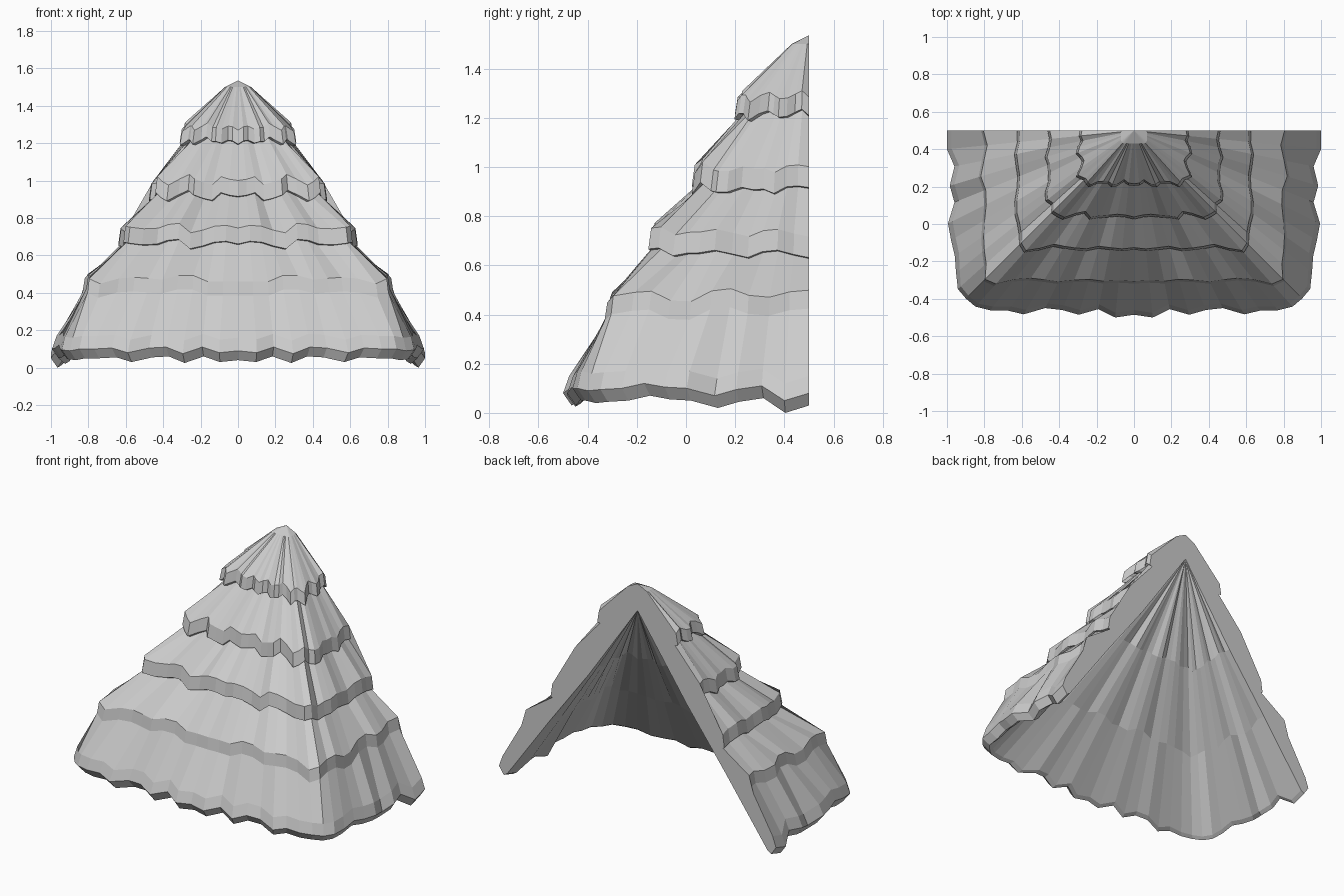
import bpy, bmesh, math, random

cube = bpy.data.objects.get("Cube")
if cube:
    bpy.data.objects.remove(cube, do_unlink=True)

random.seed(7)
BACK = 0.5      # y of the open back
STEPS = 10      # columns from front centre to corner, and corner to back

# One flat straw-grey colour
straw = bpy.data.materials.new("pale_grey_thatch")
straw.use_nodes = True
colour = (0.6, 0.6, 0.6, 1)
straw.diffuse_color = colour
straw.node_tree.nodes["Principled BSDF"].inputs["Base Color"].default_value = colour

# Unit square half-path: front centre -> corner -> back
path = [(i / STEPS, 1.0) for i in range(STEPS + 1)]
path += [(1.0, 1 - i / STEPS) for i in range(1, STEPS + 1)]
COLS = len(path)

# Scalloped eaves: reach and drop for every column
eave_reach = [.985, 1.0, .955, .985, .96, .95, .985, .97, .98, .985, .98,
              .985, .97, .965, .98, .995, .96, .985, .96, 1.0, 1.0]
eave_drop = [.04, .03, .06, .025, .06, .055, .03, .055, .05, .05, .04,
             .045, .05, .07, .055, .05, .02, .045, .06, 0, .03]


def wobble(size):
    """Smooth wave plus a little jitter along the columns."""
    phase = random.uniform(0, math.tau)
    return [size * (math.sin(i * 1.5 + phase) * .6 + random.uniform(-.6, .6))
            for i in range(COLS)]


def ring(bm, reach, height, corner):
    """A row of points; reach and height are lists, corner is the squareness."""
    row = []
    for (a, b), r, z in zip(path, reach, height):
        k = r / (a ** corner + b ** corner) ** (1 / corner)
        row.append(bm.verts.new((a * k, BACK - b * k, z)))
    return row


def flat(value, extra):
    return [value + e for e in extra]


bm = bmesh.new()
none = [0] * COLS
rows = [ring(bm, [.07] * COLS, [1.5] * COLS, 8)]

# Four stepped layers: rim reach, rim height, band height, undercut
for reach, top, band, undercut in [(.282, 1.29, .075, .02), (.45, 1.0, .085, .015),
                                   (.622, .745, .085, .012), (.803, .475, .075, 0)]:
    out, lift = wobble(.018), wobble(.028)
    rows.append(ring(bm, flat(reach, out), flat(top, lift), 30))
    rows.append(ring(bm, flat(reach + .012, out), flat(top - band, lift), 26))
    if undercut:
        rows.append(ring(bm, flat(reach + .012 - undercut, out),
                         flat(top - band - .004, lift), 26))

# Eaves: outer lip, then bottom edge
rows.append(ring(bm, [r - .025 for r in eave_reach], [z + .12 for z in eave_drop], 9))
rows.append(ring(bm, eave_reach, [z + .05 for z in eave_drop], 8))
rows.append(ring(bm, [r - .035 for r in eave_reach], eave_drop, 8))

# Hollow underside
rows.append(ring(bm, [r - .06 for r in eave_reach], [z + .015 for z in eave_drop], 9))
rows.append(ring(bm, flat(.64, wobble(.012)), flat(.45, wobble(.02)), 20))
rows.append(ring(bm, flat(.36, wobble(.012)), flat(.85, wobble(.02)), 30))

# Skin the rows, close both peaks and cap the cut back
for upper, lower in zip(rows, rows[1:]):
    for i in range(COLS - 1):
        bm.faces.new((upper[i], lower[i], lower[i + 1], upper[i + 1]))
peak = bm.verts.new((0, BACK, 1.535))
inner_peak = bm.verts.new((0, BACK, 1.36))
for i in range(COLS - 1):
    bm.faces.new((peak, rows[0][i], rows[0][i + 1]))
    bm.faces.new((inner_peak, rows[-1][i + 1], rows[-1][i]))
bm.faces.new([inner_peak] + [row[-1] for row in reversed(rows)] + [peak])
bmesh.ops.triangulate(bm, faces=[f for f in bm.faces if len(f.verts) > 4])
bmesh.ops.recalc_face_normals(bm, faces=bm.faces)

mesh = bpy.data.meshes.new("thatched_roof")
bm.to_mesh(mesh)
bm.free()
mesh.materials.append(straw)
roof = bpy.data.objects.new("thatched_roof", mesh)
bpy.context.collection.objects.link(roof)

# Mirror to the other half
mirror = roof.modifiers.new("mirror", "MIRROR")
mirror.use_clip = True
mirror.merge_threshold = 0.001
